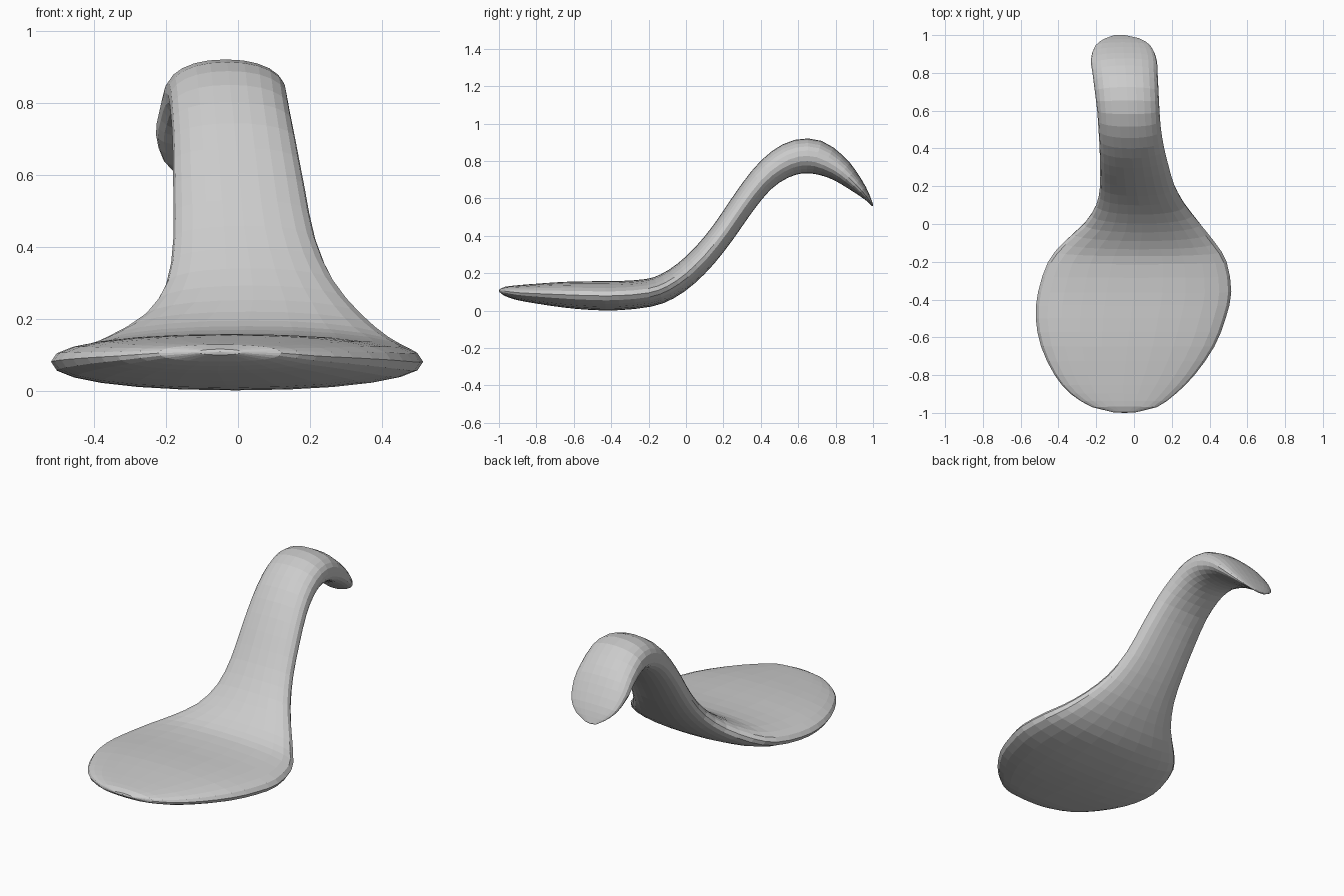
import bpy, bmesh, math
from mathutils import Vector

if "Cube" in bpy.data.objects:
    bpy.data.objects.remove(bpy.data.objects["Cube"])

# Stations along the centre line: y, z, left x, right x, half thickness
STATIONS = [
    (-0.997, .107, -.11, .01, .008), (-0.97, .104, -.22, .12, .024),
    (-0.90, .096, -.335, .22, .040), (-0.80, .091, -.42, .32, .053),
    (-0.65, .085, -.492, .425, .069), (-0.50, .080, -.52, .485, .077),
    (-0.36, .080, -.508, .515, .078), (-0.20, .095, -.455, .49, .075),
    (-0.10, .130, -.375, .43, .073), (0.0, .198, -.265, .35, .070),
    (0.10, .295, -.20, .27, .067), (0.20, .420, -.18, .215, .065),
    (0.30, .565, -.18, .185, .066), (0.40, .695, -.182, .16, .071),
    (0.50, .780, -.188, .143, .083), (0.60, .823, -.195, .135, .092),
    (0.70, .820, -.207, .13, .091), (0.80, .770, -.22, .125, .071),
    (0.87, .712, -.228, .12, .053), (0.94, .640, -.207, .09, .030),
    (0.98, .590, -.155, .03, .012), (0.997, .563, -.11, -.04, .005),
]
SIDES = 24


def refine(rows):
    """Insert one smooth midpoint between each pair of stations."""
    out = []
    for i in range(len(rows) - 1):
        a, b = rows[i], rows[i + 1]
        out.append(a)
        if 0 < i < len(rows) - 2:
            p, n = rows[i - 1], rows[i + 2]
            out.append(tuple((9 * (a[k] + b[k]) - p[k] - n[k]) / 16 for k in range(5)))
    return out + [rows[-1]]


def spow(v, e):
    return math.copysign(abs(v) ** e, v)


rows = refine(STATIONS)
bm = bmesh.new()
rings = []
for i, (y, z, xl, xr, t) in enumerate(rows):
    # Cross-section stands square to the centre line
    a, b = rows[max(i - 1, 0)], rows[min(i + 1, len(rows) - 1)]
    tan = Vector((0, b[0] - a[0], b[1] - a[1])).normalized()
    nrm = Vector((0, -tan.z, tan.y))
    mid, half = (xl + xr) / 2, (xr - xl) / 2
    ring = []
    for k in range(SIDES):
        ang = 2 * math.pi * k / SIDES
        u, v = spow(math.cos(ang), .92), spow(math.sin(ang), .88)
        ring.append(bm.verts.new(Vector((mid + half * u, y, z)) + nrm * t * v))
    rings.append(ring)

# Skin between rings and close both tips
for r, s in zip(rings, rings[1:]):
    for k in range(SIDES):
        j = (k + 1) % SIDES
        bm.faces.new((r[k], r[j], s[j], s[k]))
for ring, y, z, x in ((rings[0], -1.0, .108, -.05), (rings[-1], 1.0, .56, -.075)):
    tip = bm.verts.new((x, y, z))
    for k in range(SIDES):
        bm.faces.new((ring[k], ring[(k + 1) % SIDES], tip))
bmesh.ops.recalc_face_normals(bm, faces=bm.faces)

mesh = bpy.data.meshes.new("spoon_rest_hook")
bm.to_mesh(mesh)
bm.free()
obj = bpy.data.objects.new("spoon_rest_hook", mesh)
bpy.context.collection.objects.link(obj)
